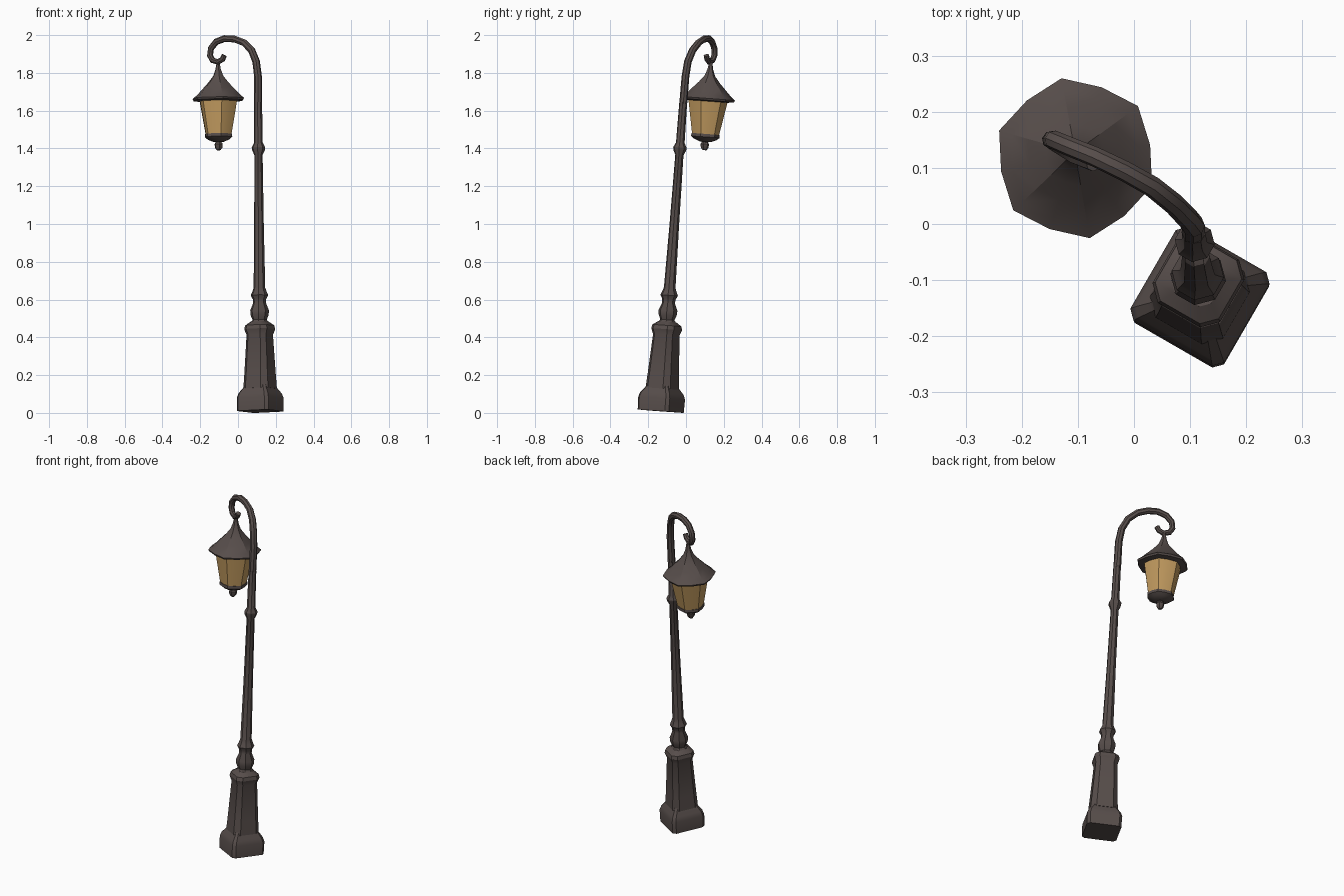
import bpy, bmesh, math
from mathutils import Vector, Matrix

if "Cube" in bpy.data.objects:
    bpy.data.objects.remove(bpy.data.objects["Cube"])

def material(name, rgb):
    m = bpy.data.materials.new(name)
    m.diffuse_color = (*rgb, 1)
    m.use_nodes = True
    m.node_tree.nodes["Principled BSDF"].inputs["Base Color"].default_value = m.diffuse_color
    return m

IRON = material("dark_iron", (0.095, 0.075, 0.070))
GLASS = material("amber_glass", (0.56, 0.34, 0.12))

def finish(obj, mat, angle=30):
    obj.data.materials.clear()
    obj.data.materials.append(mat)
    bpy.ops.object.select_all(action='DESELECT')
    obj.select_set(True)
    bpy.context.view_layer.objects.active = obj
    bpy.ops.object.shade_smooth_by_angle(angle=math.radians(angle))

def loft(name, profile, angles, origin, mat, mid=1.0):
    """Stack rings (distance, radius) along the leaning axis; angles in degrees."""
    axis = Vector((-0.007, 0.073, 1)).normalized()
    rot = Vector((0, 0, 1)).rotation_difference(axis).to_matrix()
    bm = bmesh.new()
    rings = []
    for h, r in profile:
        ring = []
        for i, a in enumerate(angles(h)):
            rr = r * (mid if i % 2 else 1.0)
            p = Vector((rr * math.cos(math.radians(a)), rr * math.sin(math.radians(a)), h))
            ring.append(bm.verts.new(Vector(origin) + rot @ p))
        rings.append(ring)
    n = len(rings[0])
    for a, b in zip(rings, rings[1:]):
        for i in range(n):
            bm.faces.new((a[i], a[(i + 1) % n], b[(i + 1) % n], b[i]))
    bm.faces.new(rings[0][::-1])
    bm.faces.new(rings[-1])
    bmesh.ops.recalc_face_normals(bm, faces=bm.faces)
    me = bpy.data.meshes.new(name)
    bm.to_mesh(me)
    bm.free()
    obj = bpy.data.objects.new(name, me)
    bpy.context.collection.objects.link(obj)
    finish(obj, mat)
    return obj

def chamfered(delta):
    # square with cut corners, corners turned to 15 degrees
    return lambda h: [15 + 90 * k + s * delta for k in range(4) for s in (-1, 1)]

def regular(n, start):
    return lambda h: [start + 360 * i / n for i in range(n)]

BASE = (0.118, -0.134, 0.009)

# square plinth and tapering pedestal
loft("plinth", [(0, 0.124), (0.07, 0.126), (0.095, 0.116), (0.125, 0.09), (0.14, 0.085)],
     chamfered(5), BASE, IRON)
loft("pedestal", [(0.12, 0.089), (0.2, 0.083), (0.405, 0.070), (0.435, 0.082),
                  (0.455, 0.077), (0.475, 0.048)], chamfered(13), BASE, IRON)

# turned post with bulb and collars
loft("post", [(0.46, 0.055), (0.485, 0.038), (0.51, 0.048), (0.535, 0.050), (0.575, 0.034),
              (0.595, 0.036), (0.615, 0.047), (0.635, 0.038), (0.655, 0.031), (1.0, 0.0255),
              (1.36, 0.022), (1.385, 0.034), (1.40, 0.036), (1.425, 0.023), (1.64, 0.021)],
     regular(8, -7.5), BASE, IRON)

# curved arm ending in a hook
path = [(.106, -.016, 1.62), (.106, -.003, 1.78), (.096, .010, 1.86), (.072, .035, 1.92),
        (.032, .067, 1.96), (-.018, .095, 1.979), (-.07, .12, 1.982), (-.115, .138, 1.965),
        (-.143, .15, 1.93), (-.148, .15, 1.892), (-.134, .14, 1.866), (-.106, .122, 1.858),
        (-.082, .112, 1.872), (-.072, .108, 1.893)]
cu = bpy.data.curves.new("arm_path", 'CURVE')
cu.dimensions = '3D'
cu.bevel_depth = 0.021
cu.bevel_resolution = 2
cu.use_fill_caps = True
sp = cu.splines.new('POLY')
sp.points.add(len(path) - 1)
for i, p in enumerate(path):
    sp.points[i].co = (*p, 1)
    sp.points[i].radius = 1.0 - 0.32 * i / (len(path) - 1)
tmp = bpy.data.objects.new("arm_path", cu)
bpy.context.collection.objects.link(tmp)
bpy.context.view_layer.update()
me = bpy.data.meshes.new_from_object(tmp.evaluated_get(bpy.context.evaluated_depsgraph_get()))
bpy.data.objects.remove(tmp)
arm = bpy.data.objects.new("hooked_arm", me)
bpy.context.collection.objects.link(arm)
finish(arm, IRON, 40)

# lantern, heights measured from the roof brim
LAMP = (-0.104, 0.117, 1.66)
loft("lantern_roof", [(-0.012, 0.098), (-0.006, 0.140), (0.004, 0.145), (0.022, 0.122),
                      (0.055, 0.090), (0.09, 0.056), (0.125, 0.028), (0.16, 0.015), (0.195, 0.009)],
     regular(12, 40), LAMP, IRON, mid=0.93)
loft("lantern_glass", [(-0.19, 0.072), (-0.005, 0.106)], regular(12, 40), LAMP, GLASS, mid=0.93)
loft("lantern_base", [(-0.225, 0.030), (-0.213, 0.060), (-0.20, 0.077), (-0.184, 0.076)],
     regular(12, 40), LAMP, IRON, mid=0.93)
loft("lantern_finial", [(-0.270, 0.010), (-0.258, 0.020), (-0.238, 0.023), (-0.228, 0.017), (-0.21, 0.03)],
     regular(6, 40), LAMP, IRON)
